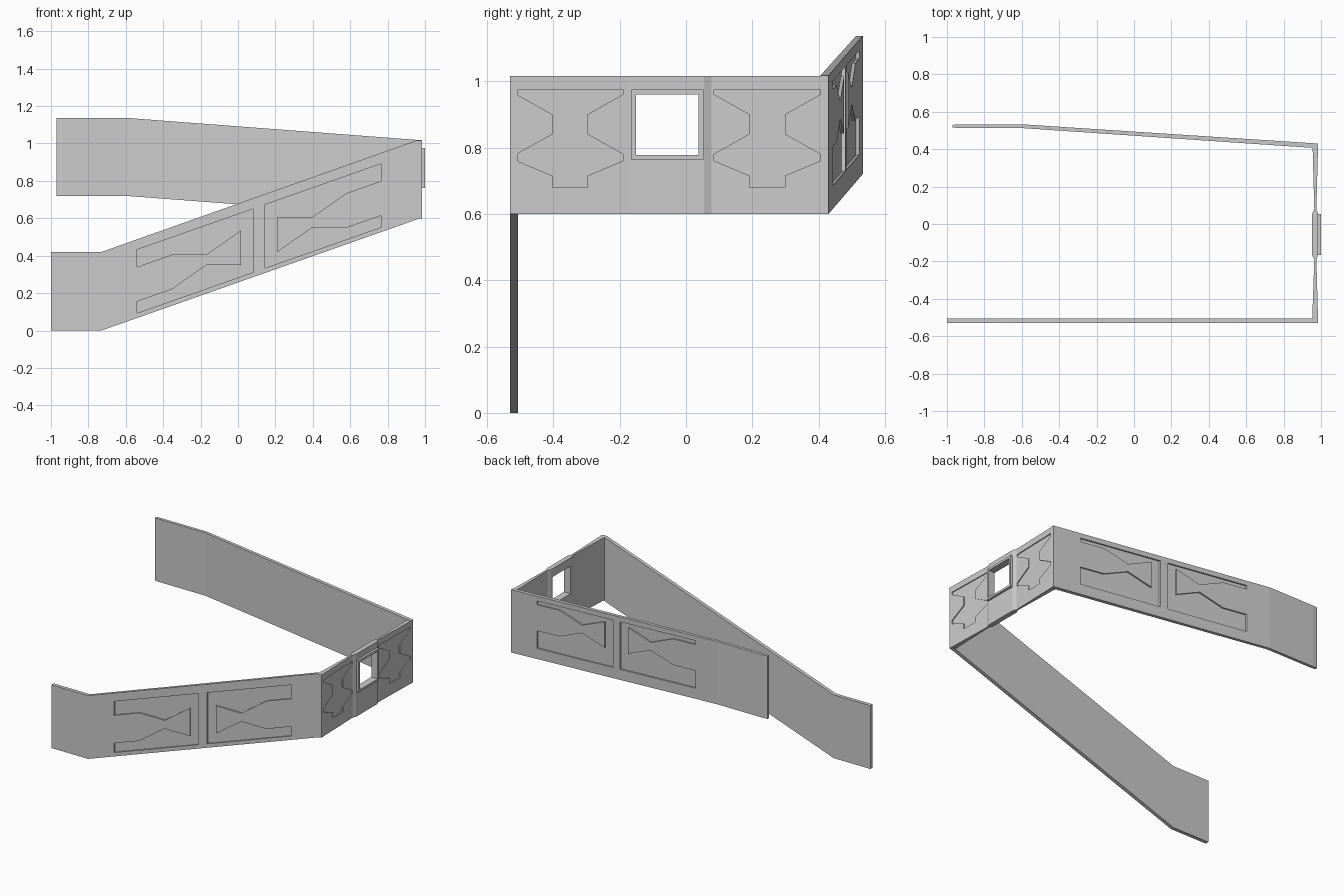
import bpy, bmesh
from mathutils import Vector

if "Cube" in bpy.data.objects:
    bpy.data.objects.remove(bpy.data.objects["Cube"])


def prism(name, pts, offset):
    """Solid made by extruding a planar outline along an offset."""
    bm = bmesh.new()
    face = bm.faces.new([bm.verts.new(p) for p in pts])
    ext = bmesh.ops.extrude_face_region(bm, geom=[face], use_keep_orig=True)
    verts = [g for g in ext["geom"] if isinstance(g, bmesh.types.BMVert)]
    bmesh.ops.translate(bm, verts=verts, vec=Vector(offset))
    bmesh.ops.recalc_face_normals(bm, faces=bm.faces)
    mesh = bpy.data.meshes.new(name)
    bm.to_mesh(mesh)
    bm.free()
    ob = bpy.data.objects.new(name, mesh)
    bpy.context.collection.objects.link(ob)
    return ob


def cut(ob, cutters):
    """Subtract the cutters, bake the result and remove the cutters."""
    for c in cutters:
        c.hide_render = True
        mod = ob.modifiers.new("cut", "BOOLEAN")
        mod.operation, mod.solver, mod.object = "DIFFERENCE", "EXACT", c
        bpy.context.view_layer.objects.active = ob
        bpy.ops.object.modifier_apply(modifier=mod.name)
        bpy.data.objects.remove(c)


def channel(x0, x1, lo, hi, a, b):
    """C-shaped recess outline closed at x0 and open at x1; heights above wall base."""
    d = 1 if x1 > x0 else -1
    xi = x0 + d * 0.063
    s = (x1 - xi) / 3
    w = (b - a) * 0.35
    return [(x0, lo), (x1, lo), (x1, a), (xi + 2 * s, a), (xi + s, a + w), (xi, a),
            (xi, b), (xi + s, b - w), (xi + 2 * s, b), (x1, b), (x1, hi), (x0, hi)]


DEPTH = 0.01

# front wall: level end, then rising
front = prism("front_wall", [(x, -0.53, z) for x, z in (
    (-1, 0), (-0.73, 0), (0.96, 0.595), (0.985, 0.6), (0.985, 1.015),
    (0.95, 1.015), (-0.73, 0.42), (-1, 0.42))], (0, 0.024, 0))
cutters = []
for x0, x1 in ((0.08, -0.54), (0.145, 0.765)):
    pts = [(x, -0.53 + DEPTH, 0.352 * (x + 0.73) + v)
           for x, v in channel(x0, x1, 0.026, 0.365, 0.088, 0.273)]
    cutters.append(prism("front_recess", pts, (0, -0.05, 0)))
cut(front, cutters)

# back wall: slanted plan, skewed upward to the free end
stations = [(0.985, 0.405, 0.43, 0.6), (-0.6, 0.513, 0.533, 0.72), (-0.94, 0.513, 0.533, 0.72),
            (-0.97, 0.517, 0.53, 0.72)]
plan = [(x, yo, z) for x, yi, yo, z in stations] + [(x, yi, z) for x, yi, yo, z in stations[::-1]]
bm = bmesh.new()
rows = [[bm.verts.new(p) for p in ((x, yi, z), (x, yo, z), (x, yo, z + 0.417), (x, yi, z + 0.417))]
        for x, yi, yo, z in stations]
for r, q in zip(rows, rows[1:]):
    for i in range(4):
        j = (i + 1) % 4
        bm.faces.new((r[i], r[j], q[j], q[i]))
bm.faces.new(rows[0])
bm.faces.new(rows[-1])
bmesh.ops.recalc_face_normals(bm, faces=bm.faces)
mesh = bpy.data.meshes.new("back_wall")
bm.to_mesh(mesh)
bm.free()
back = bpy.data.objects.new("back_wall", mesh)
bpy.context.collection.objects.link(back)
cutters = []
for x0, x1 in ((0.2, 0.785), (0.145, -0.435)):
    pts = [(x, 0.43 + 0.065 * (0.985 - x) - DEPTH, 0.6 + 0.0757 * (0.985 - x) + v)
           for x, v in channel(x0, x1, 0.07, 0.385, 0.187, 0.36)]
    cutters.append(prism("back_recess", pts, (0, 0.05, 0)))
cut(back, cutters)

# end wall: two tapering halves around a thicker middle block
Z0, Z1 = 0.6, 1.015
outer = [(0.984, -0.506), (0.975, -0.19), (0.985, -0.168), (0.985, 0.055), (0.975, 0.077), (0.984, 0.41)]
inner = [(0.955, 0.41), (0.964, 0.077), (0.953, 0.055), (0.953, -0.168), (0.964, -0.19), (0.953, -0.506)]
end = prism("end_wall", [(x, y, Z0) for x, y in outer + inner], (0, 0, Z1 - Z0))
half = [(0.16, 0.975), (0.16, 0.96), (0.053, 0.9), (0.053, 0.84), (0.16, 0.78),
        (0.16, 0.76), (0.053, 0.715), (0.053, 0.68)]
outline = half + [(-y, z) for y, z in half[::-1]]
cutters = []
for c, slope in ((-0.35, -1), (0.245, 1)):
    pts = [(0.9795 + slope * 0.027 * y - 0.006, c + y, z) for y, z in outline]
    cutters.append(prism("end_recess", pts, (0.05, 0, 0)))


def rect(x, y0, y1, z0, z1):
    return [(x, y0, z0), (x, y1, z0), (x, y1, z1), (x, y0, z1)]


# window frame standing proud of the end wall
frame = prism("window_frame", rect(0.984, -0.165, 0.053, 0.763, 0.975), (0.016, 0, 0))
hole = rect(0.9, -0.15, 0.037, 0.777, 0.96)
cut(end, cutters + [prism("window_hole", hole, (0.2, 0, 0))])
cut(frame, [prism("window_hole", hole, (0.2, 0, 0))])
